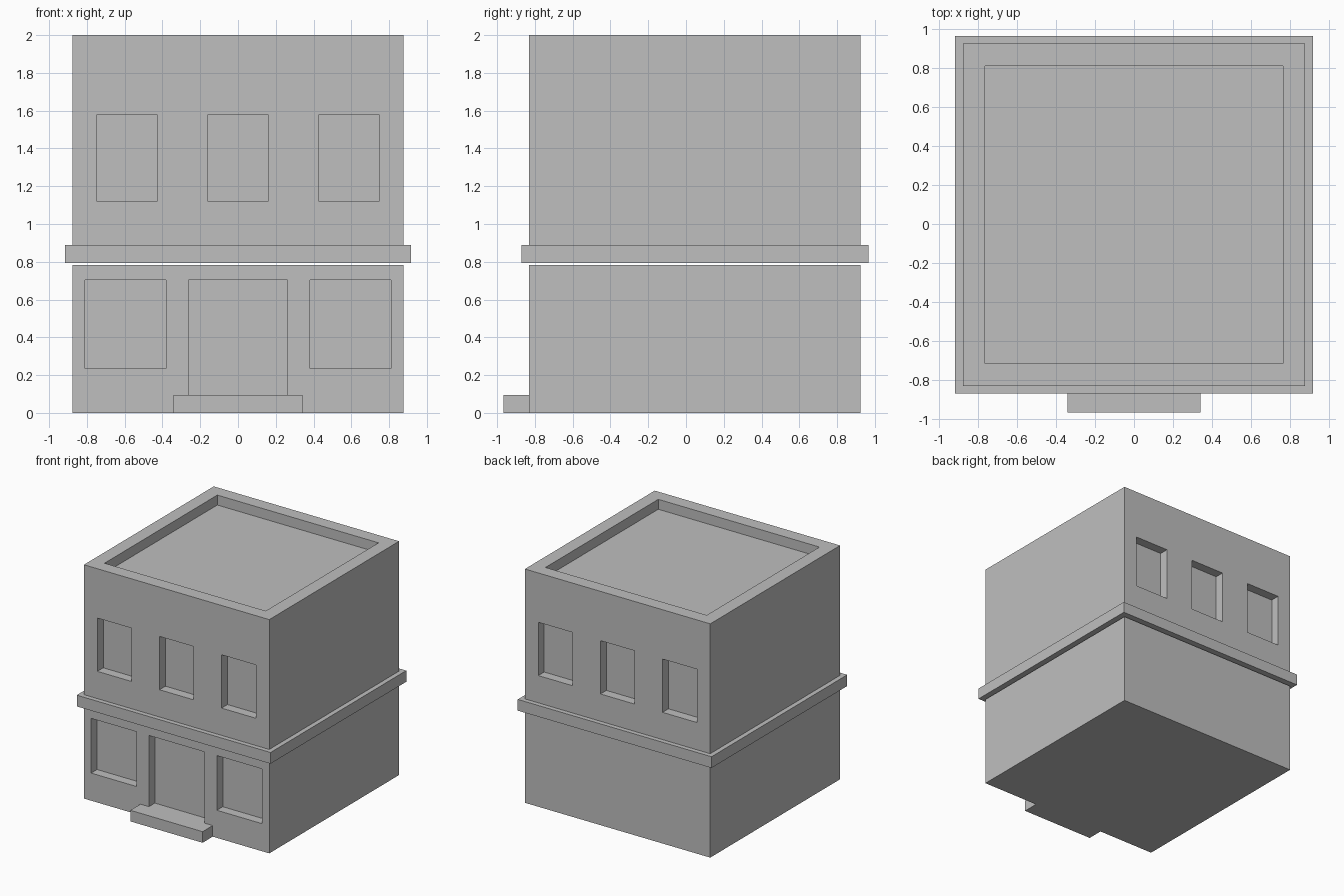
import bpy
import bmesh

old = bpy.data.objects.get("Cube")
if old:
    bpy.data.objects.remove(old, do_unlink=True)

stone = bpy.data.materials.new("light grey")
stone.use_nodes = True
GREY = (0.52, 0.52, 0.52, 1)
stone.diffuse_color = GREY
stone.node_tree.nodes["Principled BSDF"].inputs["Base Color"].default_value = GREY


def box(name, x, y, z):
    """Box spanning the (min, max) pair on each axis."""
    bm = bmesh.new()
    bmesh.ops.create_cube(bm, size=1)
    for v in bm.verts:
        for i, (lo, hi) in enumerate((x, y, z)):
            v.co[i] = lo if v.co[i] < 0 else hi
    mesh = bpy.data.meshes.new(name)
    bm.to_mesh(mesh)
    bm.free()
    mesh.materials.append(stone)
    obj = bpy.data.objects.new(name, mesh)
    bpy.context.collection.objects.link(obj)
    return obj


def carve(target, x, y, z):
    """Cut a box-shaped recess and discard the cutter."""
    cutter = box("recess_cutter", x, y, z)
    cutter.hide_render = True
    mod = target.modifiers.new("recess", 'BOOLEAN')
    mod.operation = 'DIFFERENCE'
    mod.solver = 'EXACT'
    mod.object = cutter
    bpy.context.view_layer.objects.active = target
    bpy.ops.object.modifier_apply(modifier=mod.name)
    bpy.data.objects.remove(cutter, do_unlink=True)


HALF = 0.877
FRONT, BACK = -0.83, 0.925
DEPTH = 0.08
front_cut = (FRONT - 0.1, FRONT + DEPTH)
back_cut = (BACK - DEPTH, BACK + 0.1)

# Ground floor with shop windows and a doorway
ground = box("ground_floor", (-HALF, HALF), (FRONT, BACK), (0, 0.784))
for cx in (-0.595, 0.595):
    carve(ground, (cx - 0.214, cx + 0.214), front_cut, (0.236, 0.704))
carve(ground, (-0.262, 0.262), front_cut, (0.095, 0.704))

# Upper floor with three windows front and back, and a sunken roof
upper = box("upper_floor", (-HALF, HALF), (FRONT, BACK), (0.84, 2))
for cut in (front_cut, back_cut):
    for cx in (-0.588, 0, 0.588):
        carve(upper, (cx - 0.162, cx + 0.162), cut, (1.122, 1.578))
carve(upper, (-0.763, 0.763), (FRONT + 0.115, BACK - 0.115), (1.915, 2.1))

# Ledge between the floors and the entrance step
box("ledge", (-HALF - 0.04, HALF + 0.04), (FRONT - 0.04, BACK + 0.04), (0.793, 0.889))
box("entrance_step", (-0.342, 0.342), (-0.967, FRONT), (0, 0.095))
